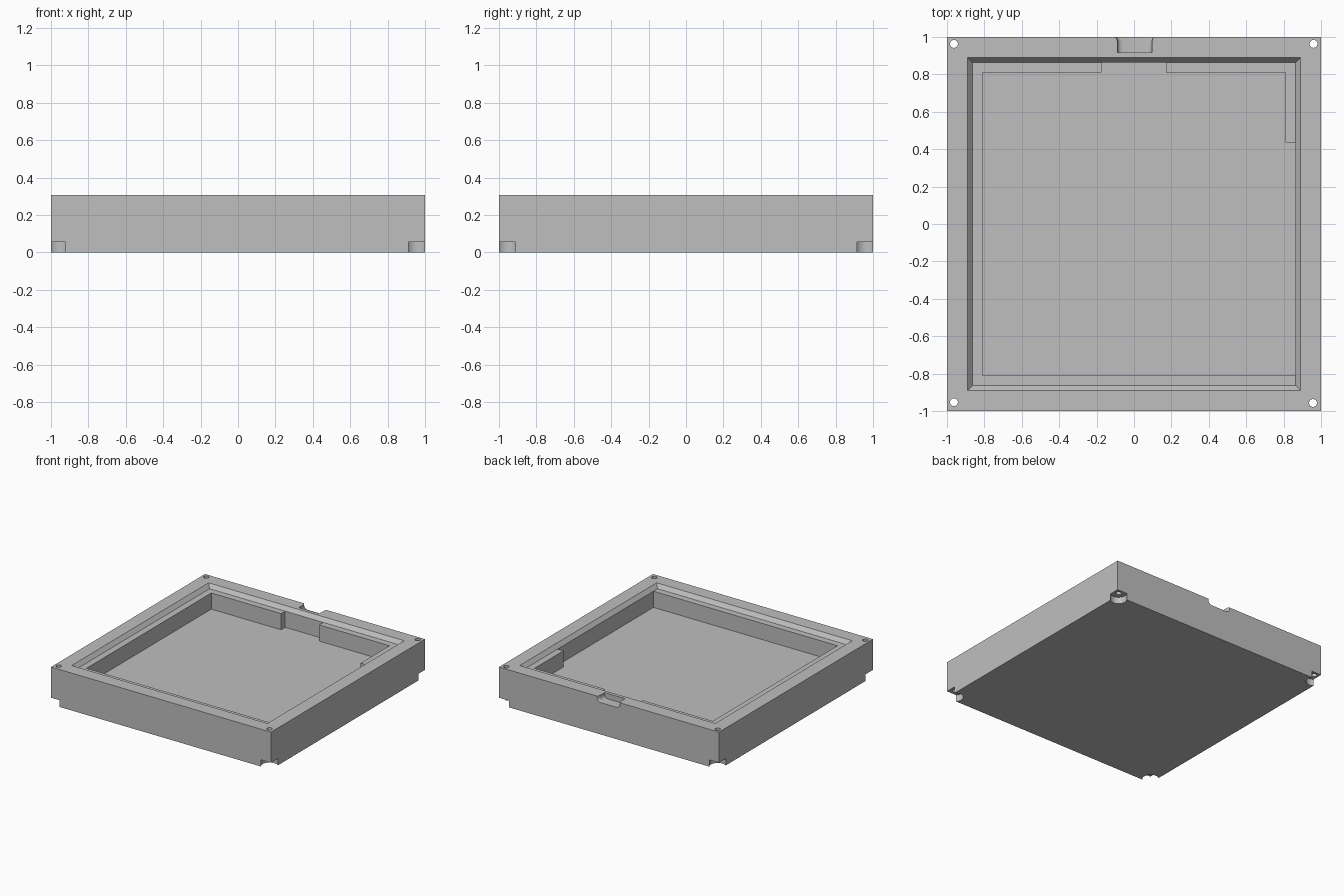
import bpy, bmesh, math
from mathutils import Vector

cube = bpy.data.objects.get("Cube")
if cube:
    bpy.data.objects.remove(cube, do_unlink=True)

HEIGHT, LEDGE, FLOOR = 0.307, 0.275, 0.142

grey = bpy.data.materials.new("matte grey")
grey.use_nodes = True
colour = (0.52, 0.52, 0.52, 1)
grey.diffuse_color = colour
grey.node_tree.nodes["Principled BSDF"].inputs["Base Color"].default_value = colour


def loft(name, sections):
    """Closed solid through matching rings of points."""
    bm = bmesh.new()
    rings = [[bm.verts.new(p) for p in ring] for ring in sections]
    for a, b in zip(rings, rings[1:]):
        for i in range(len(a)):
            j = (i + 1) % len(a)
            bm.faces.new((a[i], a[j], b[j], b[i]))
    bm.faces.new(rings[0])
    bm.faces.new(rings[-1])
    bmesh.ops.recalc_face_normals(bm, faces=bm.faces[:])
    mesh = bpy.data.meshes.new(name)
    bm.to_mesh(mesh)
    bm.free()
    mesh.materials.append(grey)
    obj = bpy.data.objects.new(name, mesh)
    bpy.context.collection.objects.link(obj)
    return obj


def square(r, z):
    return [(-r, -r, z), (r, -r, z), (r, r, z), (-r, r, z)]


def prism(name, outline, z0, z1):
    return loft(name, [[(x, y, z) for x, y in outline] for z in (z0, z1)])


def cylinder(name, x, y, r, z0, z1, sides=40):
    angles = [math.tau * i / sides for i in range(sides)]
    return prism(name, [(x + r * math.cos(a), y + r * math.sin(a)) for a in angles], z0, z1)


# Solid block
body = loft("case_body", [square(1, 0), square(1, HEIGHT)])

# Bevelled recess around the opening, continued above the rim
rise = HEIGHT - LEDGE
cutters = [loft("recess_cutter", [square(0.863, LEDGE), square(0.915, HEIGHT + rise)])]

# Main pocket with a back bay and a corner block left standing on the right
w, e = 0.81, 0.863
pocket = [(-w, -w), (e, -w), (e, 0.435), (w, 0.435), (w, w),
          (0.172, w), (0.172, e), (-0.175, e), (-0.175, w), (-w, w)]
cutters.append(prism("pocket_cutter", pocket, FLOOR, LEDGE + 0.01))

# Finger notch in the back rim: rounded floor corners, flared at the outside
half, depth, r = 0.093, 0.045, 0.03
arc = [math.pi / 2 * i / 6 for i in range(7)]
side = [(half - r + r * math.cos(a), HEIGHT - depth + r - r * math.sin(a)) for a in arc]
profile = [(half, HEIGHT + 0.05)] + side
profile += [(-x, z) for x, z in reversed(profile)]
stations = [(0.917, 1), (0.98, 1), (0.992, 1.04), (1.0, 1.12), (1.03, 1.12)]
cutters.append(loft("finger_notch_cutter",
                    [[(0.004 + x * s, y, z) for x, z in profile] for y, s in stations]))

# Corner screw holes, with open counterbores underneath
for x, y in ((-0.963, 0.963), (0.96, 0.963), (-0.963, -0.953), (0.957, -0.957)):
    cutters.append(cylinder("screw_hole_cutter", x, y, 0.021, -0.05, HEIGHT + 0.05))
    cutters.append(cylinder("counterbore_cutter", x, y, 0.063, -0.06, 0.055))

for cutter in cutters:
    cutter.hide_render = True
    cut = body.modifiers.new(cutter.name, 'BOOLEAN')
    cut.operation = 'DIFFERENCE'
    cut.solver = 'EXACT'
    cut.object = cutter

# Bake the cuts and drop the cutters
graph = bpy.context.evaluated_depsgraph_get()
graph.update()
baked = bpy.data.meshes.new_from_object(body.evaluated_get(graph))
body.modifiers.clear()
body.data = baked
baked.name = "case_body"
for cutter in cutters:
    bpy.data.objects.remove(cutter, do_unlink=True)

bpy.ops.object.select_all(action='DESELECT')
body.select_set(True)
bpy.context.view_layer.objects.active = body
bpy.ops.object.shade_smooth_by_angle(angle=math.radians(30))
